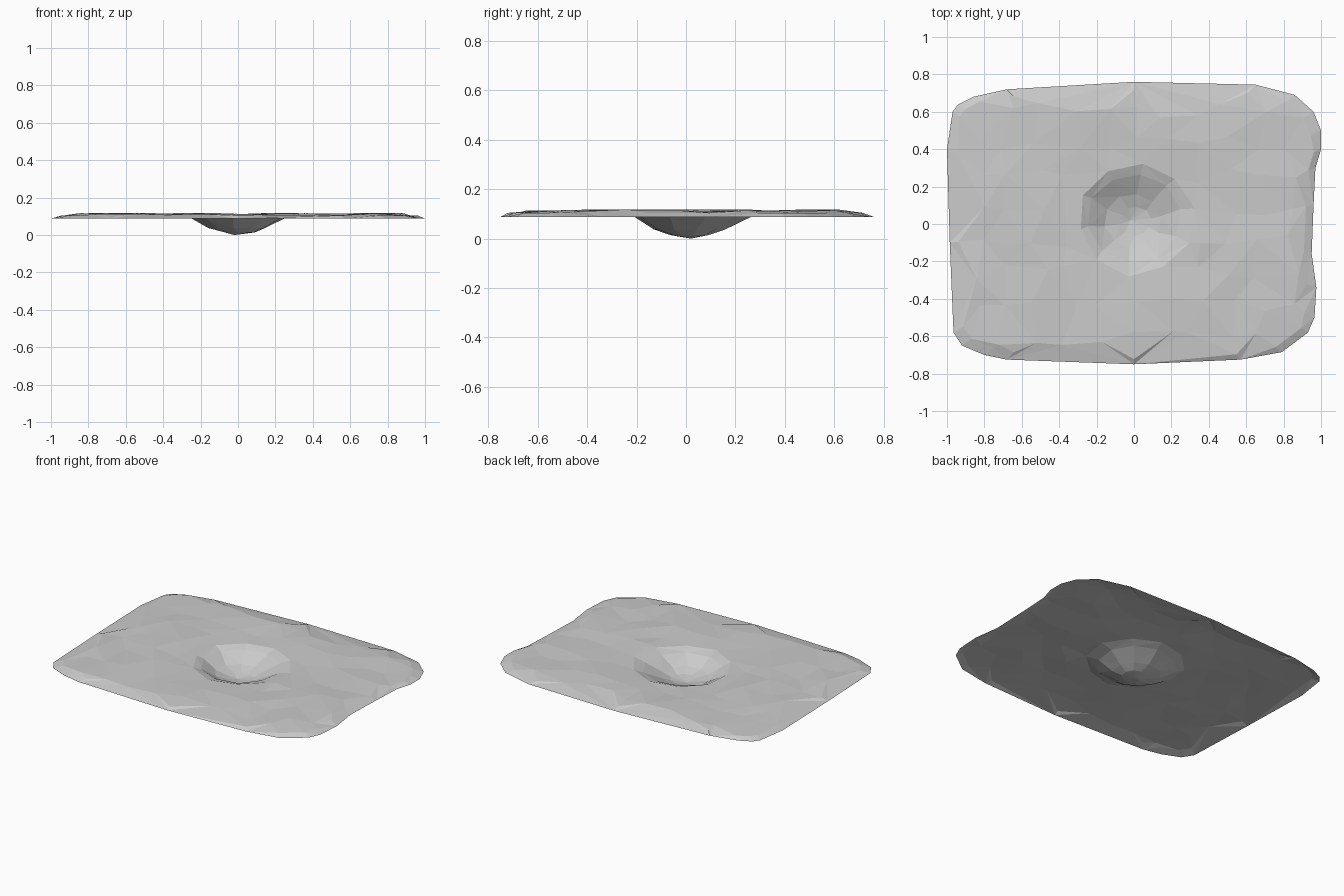
import bpy
import bmesh
import math
import random
from mathutils import Vector, geometry

random.seed(4)
cube = bpy.data.objects.get("Cube")
if cube:
    bpy.data.objects.remove(cube, do_unlink=True)

# Uneven rounded-rectangle border of the ground sheet
border = [(1, .5), (.96, .6), (.86, .69), (.65, .745), (0, .76), (-.68, .72),
          (-.86, .68), (-.94, .64), (-.97, .6), (-1, .4), (-.985, -.1),
          (-.965, -.58), (-.92, -.65), (-.8, -.7), (-.68, -.725), (0, -.75),
          (.57, -.725), (.79, -.685), (.93, -.58), (.965, -.5), (.975, -.34),
          (.95, -.16), (.96, .1), (.97, .3), (1, .4)]
EDGE_Z = .088

points = [Vector((x, y, EDGE_Z)) for x, y in border]
count = len(points)
border_edges = [(i, (i + 1) % count) for i in range(count)]

# Bevelled shoulder just inside the border
for x, y in border:
    s = random.uniform(.94, .965)
    points.append(Vector((x * s, y * s, .104)))

# Gently bumpy ground around the pit
COLS, ROWS = 11, 8
for i in range(COLS):
    for j in range(ROWS):
        x = -.84 + 1.68 * i / (COLS - 1) + random.uniform(-.05, .05)
        y = -.61 + 1.22 * j / (ROWS - 1) + random.uniform(-.04, .04)
        corner = (abs(x) / .92) ** 6 + (abs(y) / .69) ** 6
        if corner < 1 and math.hypot(x, y - .02) > .37:
            points.append(Vector((x, y, random.uniform(.106, .118))))

# Faceted pit: rings of centre x, centre y, radius, height
SIDES = 10
rings = [(.01, .025, .31, .107), (.005, .035, .25, EDGE_Z),
         (-.005, .015, .15, .037), (.01, .015, .08, .014)]
pit_edges = []
for cx, cy, radius, z in rings:
    first = len(points)
    for k in range(SIDES):
        a = math.tau * (k + .3) / SIDES
        r = radius * random.uniform(.96, 1.04)
        points.append(Vector((cx + r * math.cos(a), cy + r * math.sin(a) * .96, z)))
        pit_edges.append((first + k, first + (k + 1) % SIDES))
points.append(Vector((-.02, .02, 0)))

# Triangulate everything inside the border
verts, _, faces, origins, _, _ = geometry.delaunay_2d_cdt(
    [p.xy for p in points], border_edges + pit_edges, [], 1, 1e-5)

bm = bmesh.new()
made = [bm.verts.new((v.x, v.y, points[o[0]].z if o else EDGE_Z))
        for v, o in zip(verts, origins)]
for f in faces:
    bm.faces.new([made[i] for i in f])
for f in bm.faces:
    f.normal_update()
    if f.normal.z < 0:
        f.normal_flip()

mesh = bpy.data.meshes.new("ground_with_pit")
bm.to_mesh(mesh)
bm.free()
ground = bpy.data.objects.new("ground_with_pit", mesh)
bpy.context.collection.objects.link(ground)

# Plain grey
grey = bpy.data.materials.new("stone_grey")
grey.use_nodes = True
colour = (.6, .6, .6, 1)
grey.diffuse_color = colour
grey.node_tree.nodes["Principled BSDF"].inputs["Base Color"].default_value = colour
mesh.materials.append(grey)
